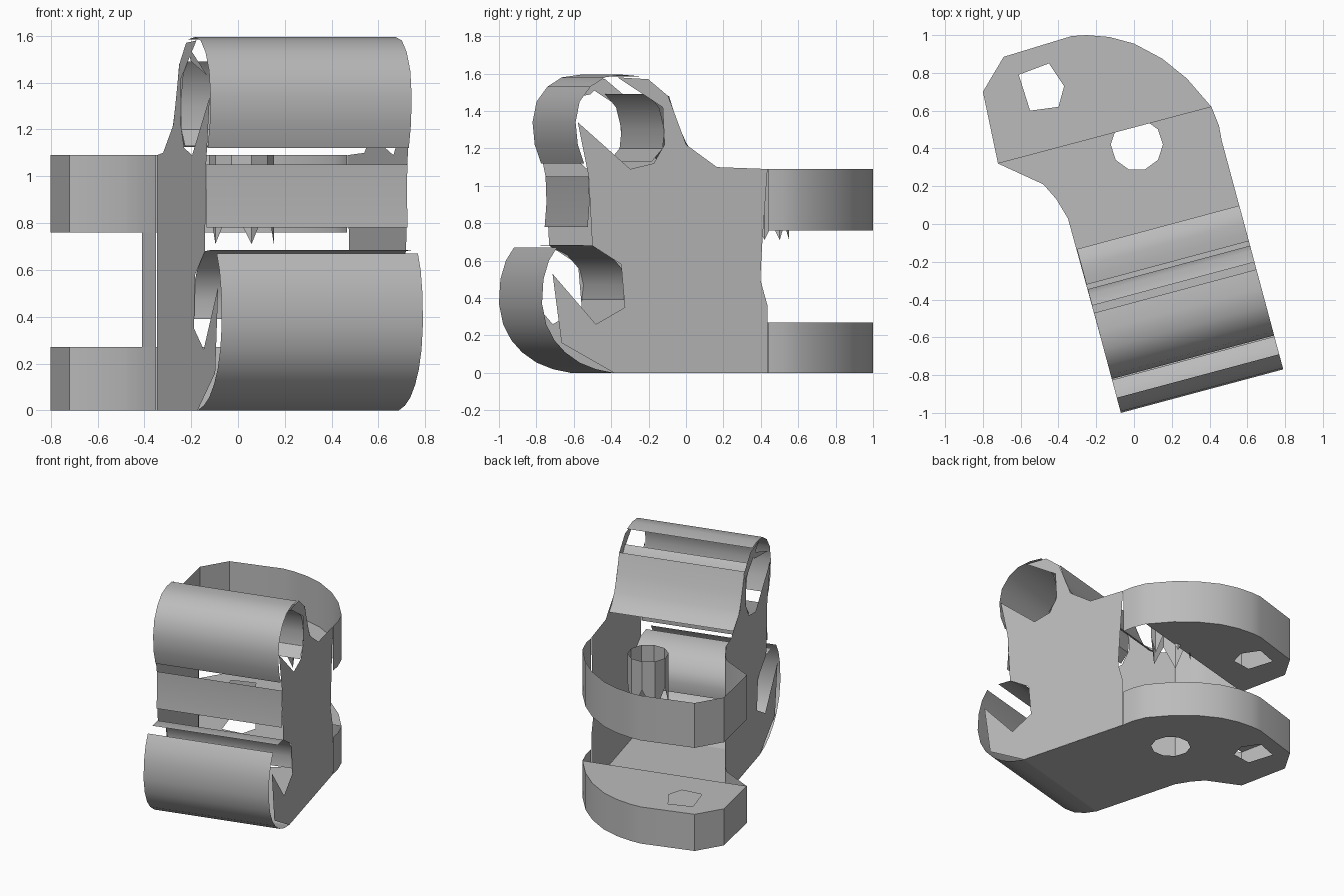
import bpy, bmesh, math
from mathutils import Vector, Matrix

cube = bpy.data.objects.get("Cube")
if cube:
    bpy.data.objects.remove(cube, do_unlink=True)

grey = bpy.data.materials.new("plain_grey")
grey.use_nodes = True
GREY = (0.5, 0.5, 0.5, 1)
grey.diffuse_color = GREY
grey.node_tree.nodes["Principled BSDF"].inputs["Base Color"].default_value = GREY

TURN = Matrix.Rotation(math.radians(15), 3, 'Z')   # the clamp body is turned to the lugs
A0, A1 = -0.326, 0.564                             # ends of the clamp body


def body(a, b, z):
    return TURN @ Vector((a, b, z))


def finish(name, bm, smooth=True):
    mesh = bpy.data.meshes.new(name)
    bm.to_mesh(mesh)
    bm.free()
    mesh.materials.append(grey)
    if smooth:
        for p in mesh.polygons:
            p.use_smooth = True
        mesh.set_sharp_from_angle(angle=math.radians(32))
    ob = bpy.data.objects.new(name, mesh)
    bpy.context.collection.objects.link(ob)


def ribbon(name, low, high):
    """Skin between two matching rows of points."""
    bm = bmesh.new()
    lo = [bm.verts.new(p) for p in low]
    hi = [bm.verts.new(p) for p in high]
    for i in range(len(lo) - 1):
        bm.faces.new((lo[i], lo[i + 1], hi[i + 1], hi[i]))
    finish(name, bm)


def sheet(name, path):
    """Profile of depth and height swept across the clamp body."""
    ribbon(name, [body(A1, *p) for p in path], [body(A0, *p) for p in path])


def plate(name, loops, facing):
    """Flat face with an outline and optional holes."""
    bm = bmesh.new()
    for loop in loops:
        vs = [bm.verts.new(p) for p in loop]
        for i, v in enumerate(vs):
            bm.edges.new((v, vs[i - 1]))
    bmesh.ops.triangle_fill(bm, use_beauty=True, edges=bm.edges[:])
    bm.normal_update()
    bad = [f for f in bm.faces if f.normal.dot(facing) < 0]
    bmesh.ops.reverse_faces(bm, faces=bad)
    finish(name, bm, smooth=False)


def at(points, z):
    return [Vector((x, y, z)) for x, y in points]


# Swept clamp skins
sheet("lower_tube_front", [(-0.55, 0), (-0.65, 0.02), (-0.74, 0.055), (-0.82, 0.11),
                           (-0.88, 0.175), (-0.925, 0.26), (-0.948, 0.37),
                           (-0.94, 0.5), (-0.91, 0.6), (-0.865, 0.67)])
sheet("lower_tube_bore", [(-0.49, 0.39), (-0.48, 0.47), (-0.5, 0.55), (-0.57, 0.63),
                          (-0.67, 0.68), (-0.77, 0.685)])
sheet("middle_band", [(-0.695, 0.78), (-0.685, 0.91), (-0.69, 1.05)])
sheet("upper_tube_front", [(-0.715, 1.12), (-0.75, 1.22), (-0.762, 1.34), (-0.74, 1.45),
                           (-0.68, 1.53), (-0.6, 1.58), (-0.5, 1.594), (-0.4, 1.585)])
sheet("upper_tube_bore", [(-0.34, 1.13), (-0.28, 1.2), (-0.27, 1.3), (-0.3, 1.42), (-0.36, 1.49)])
sheet("upper_tube_back", [(-0.245, 1.48), (-0.2, 1.34), (-0.15, 1.23), (-0.1, 1.16), (-0.05, 1.125)])

# Side walls with the two hooked bore openings
hooks = [(0.02, 1.1), (-0.15, 1.22), (-0.25, 1.48), (-0.36, 1.57), (-0.53, 1.58),
         (-0.28, 1.42), (-0.27, 1.22), (-0.33, 1.12), (-0.46, 1.09), (-0.75, 1.34),
         (-0.69, 1.05), (-0.67, 0.68), (-0.51, 0.58), (-0.49, 0.35), (-0.65, 0.26),
         (-0.89, 0.53), (-0.84, 0.16), (-0.55, 0)]
left_back = [(0.3, 0), (0.3, 0.36), (0.26, 0.5), (0.27, 0.68), (0.3, 1.09)]
right_back = [(0.12, 0), (0.12, 1.09)]
side = TURN @ Vector((1, 0, 0))
plate("left_wall", [[body(A1, *p) for p in hooks + left_back]], side)
plate("right_wall", [[body(A0, *p) for p in hooks + right_back]], -side)
plate("right_wall_tip", [[body(A0, *p) for p in ((-0.36, 1.57), (-0.71, 1.43), (-0.44, 1.49))]], -side)

# Lug outline, running counterclockwise
tip = [(0.41, 0.62), (0.28, 0.77), (0.15, 0.875), (0, 0.955), (-0.13, 0.99), (-0.25, 1.0),
       (-0.33, 0.995), (-0.69, 0.885), (-0.8, 0.7), (-0.72, 0.32)]
neck = [(-0.48, 0.21), (-0.41, 0.13), (-0.35, 0.03)]
rim = [(0.465, 0.44), (0.45, 0.52)] + tip + neck
pin_hole = [(-0.61, 0.79), (-0.45, 0.85), (-0.37, 0.73), (-0.4, 0.62), (-0.55, 0.6)]
pivot = [(0.015 + 0.138 * math.cos(math.tau * i / 10), 0.42 + 0.138 * math.sin(math.tau * i / 10))
         for i in range(10)]

ribbon("lower_lug_rim", at(rim, 0), at(rim, 0.27))
ribbon("upper_lug_rim", at(rim, 0.76), at(rim, 1.09))
ribbon("neck_wall", at(neck[1:], 0), at(neck[1:], 1.09))
front = [tuple(body(a, -0.55, 0).xy) for a in (A0, A1)]
up = Vector((0, 0, 1))
plate("bottom_plate", [at(rim + front, 0), at(pin_hole, 0), at(pivot, 0)], -up)
plate("lower_lug_top", [at(tip, 0.27), at(pin_hole, 0.27)], up)
plate("upper_lug_underside", [at(tip, 0.76), at(pin_hole, 0.76)], -up)

# Ragged pivot sleeve in the upper lug
ring = pivot[::-1] + pivot[-1:]
ragged = [Vector((x, y, 0.71 if i % 2 else 0.88)) for i, (x, y) in enumerate(ring)]
ribbon("pivot_sleeve", ragged, at(ring, 1.09))
